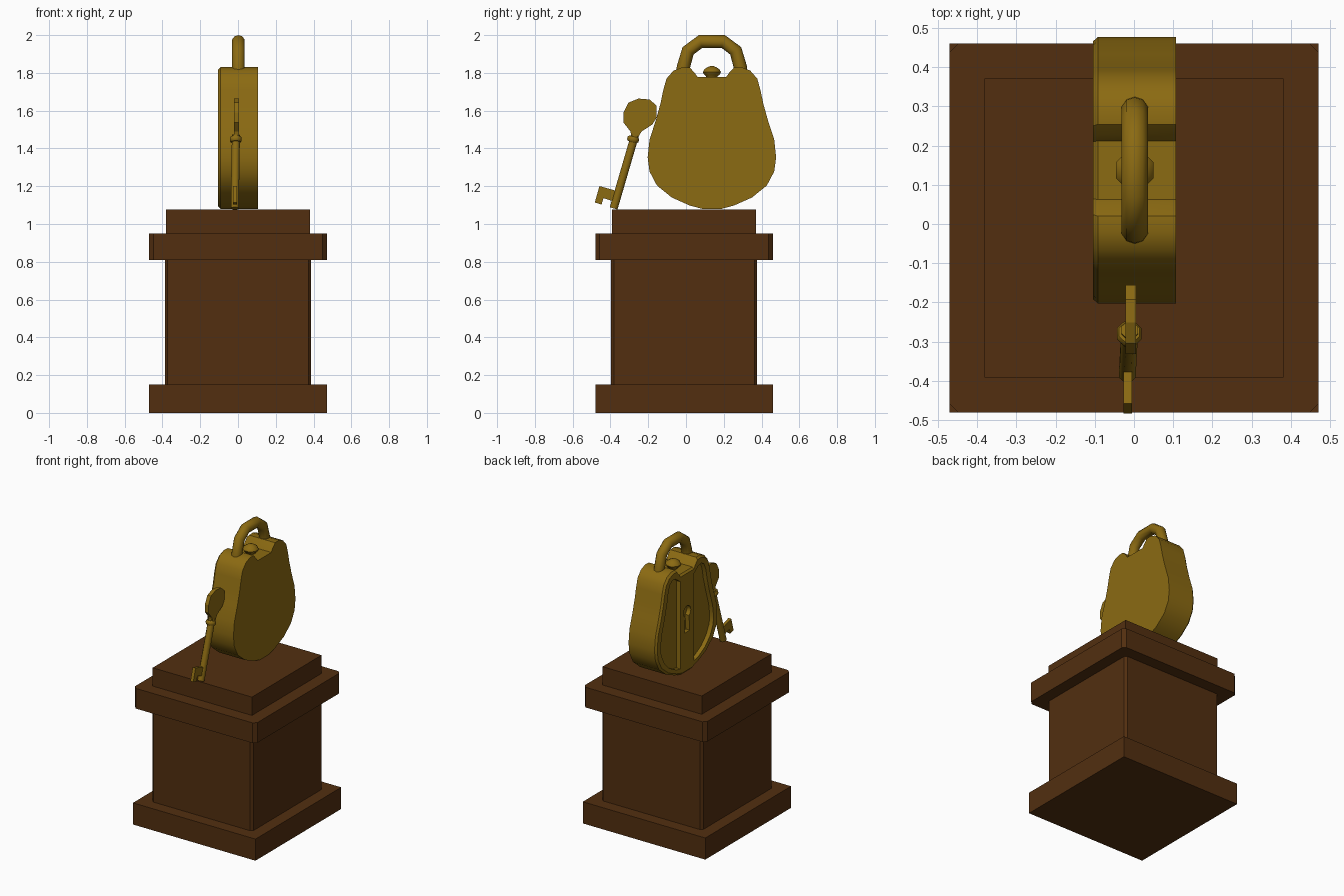
import bpy, bmesh, math
from mathutils import Vector

if "Cube" in bpy.data.objects:
    bpy.data.objects.remove(bpy.data.objects["Cube"])


def material(name, color):
    m = bpy.data.materials.new(name)
    m.diffuse_color = (*color, 1)
    m.use_nodes = True
    m.node_tree.nodes["Principled BSDF"].inputs["Base Color"].default_value = m.diffuse_color
    return m


wood = material("wood", (0.085, 0.028, 0.005))
brass = material("brass", (0.26, 0.145, 0.006))


def loft(name, rings, mat, smooth=None):
    """Closed solid through equal-length rings of points."""
    bm = bmesh.new()
    loops = [[bm.verts.new(p) for p in r] for r in rings]
    n = len(loops[0])
    for a, b in zip(loops, loops[1:]):
        for i in range(n):
            j = (i + 1) % n
            bm.faces.new((a[i], a[j], b[j], b[i]))
    bm.faces.new(loops[0])
    bm.faces.new(loops[-1])
    bmesh.ops.recalc_face_normals(bm, faces=bm.faces)
    me = bpy.data.meshes.new(name)
    bm.to_mesh(me)
    bm.free()
    ob = bpy.data.objects.new(name, me)
    bpy.context.collection.objects.link(ob)
    me.materials.append(mat)
    if smooth:
        smooth_by_angle(ob, smooth)
    return ob


def smooth_by_angle(ob, degrees):
    bpy.ops.object.select_all(action='DESELECT')
    ob.select_set(True)
    bpy.context.view_layer.objects.active = ob
    bpy.ops.object.shade_smooth_by_angle(angle=math.radians(degrees))


def slab(name, half, z0, z1, chamfer):
    """Square pedestal block, optionally with chamfered upright corners."""
    h, c = half, half - chamfer
    if chamfer:
        outline = [(c, -h), (h, -c), (h, c), (c, h), (-c, h), (-h, c), (-h, -c), (-c, -h)]
    else:
        outline = [(h, -h), (h, h), (-h, h), (-h, -h)]
    return loft(name, [[(x, y - 0.01, z) for x, y in outline] for z in (z0, z1)], wood)


def plate(name, outline, x0, x1, mat=brass, smooth=None):
    """Outline in (y, z) extruded along x."""
    return loft(name, [[(x, y, z) for y, z in outline] for x in (x0, x1)], mat, smooth)


def turned(name, start, end, profile, sides=8):
    """Round part on an axis; profile is (fraction along axis, radius)."""
    start, end = Vector(start), Vector(end)
    axis = (end - start).normalized()
    u = axis.cross(Vector((1, 0, 0))).normalized()
    v = axis.cross(u)
    rings = []
    for t, r in profile:
        c = start.lerp(end, t)
        rings.append([c + r * (math.cos(a) * u + math.sin(a) * v)
                      for a in (math.tau * (i + 0.5) / sides for i in range(sides))])
    return loft(name, rings, brass, 50)


# Pedestal
slab("pedestal_base", 0.47, 0, 0.15, 0)
slab("pedestal_column", 0.387, 0.15, 0.81, 0.015)
slab("pedestal_cap", 0.47, 0.81, 0.95, 0.022)
slab("pedestal_top_step", 0.381, 0.95, 1.077, 0)

# Padlock body: half outline mirrored about its centre line
CY = 0.137
half = [(0.05, 1.08), (0.117, 1.098), (0.212, 1.14), (0.291, 1.204), (0.33, 1.278),
        (0.34, 1.352), (0.33, 1.447), (0.297, 1.548), (0.272, 1.638), (0.257, 1.71),
        (0.24, 1.77), (0.203, 1.812), (0.157, 1.83), (0.117, 1.828), (0.091, 1.80), (0.075, 1.777)]
outline = [(CY + y, z) for y, z in half] + [(CY - y, z) for y, z in reversed(half)]
rim = [(CY + (y - CY) * 0.965, 1.46 + (z - 1.46) * 0.965) for y, z in outline]
body = loft("padlock_body",
            [[(x, y, z) for y, z in ring]
             for x, ring in ((0.107, outline), (-0.092, outline), (-0.105, rim))], brass)

# Sunken side panels and keyhole on the decorated face
pocket = [(0.075, 1.13), (0.12, 1.14), (0.195, 1.18), (0.25, 1.235), (0.283, 1.30),
          (0.29, 1.355), (0.278, 1.44), (0.245, 1.545), (0.218, 1.645), (0.205, 1.715),
          (0.185, 1.76), (0.155, 1.778), (0.125, 1.772), (0.075, 1.735)]
keyhole = [(0.04 * math.sin(math.radians(a)), 1.5 + 0.04 * math.cos(math.radians(a)))
           for a in range(-150, 151, 30)] + [(0.028, 1.36), (-0.028, 1.36)]
for name, shape, side in (("panel_cutter_a", pocket, 1), ("panel_cutter_b", pocket, -1),
                          ("keyhole_cutter", keyhole, 1)):
    cutter = plate(name, [(CY + side * y, z) for y, z in shape], -0.2, -0.075)
    mod = body.modifiers.new(name, 'BOOLEAN')
    mod.operation = 'DIFFERENCE'
    mod.solver = 'EXACT'
    mod.object = cutter
    bpy.ops.object.select_all(action='DESELECT')
    bpy.context.view_layer.objects.active = body
    body.select_set(True)
    bpy.ops.object.modifier_apply(modifier=name)
    bpy.data.objects.remove(cutter)
smooth_by_angle(body, 35)

# Shackle: octagonal tube along an arch
arch = [(0.158, 1.76), (0.151, 1.83), (0.126, 1.917), (0.06, 1.966)]
path = [Vector((0.002, CY - y, z)) for y, z in arch]
path += [Vector((0.002, CY + y, z)) for y, z in reversed(arch)]
rings = []
for i, p in enumerate(path):
    t = (path[min(i + 1, len(path) - 1)] - path[max(i - 1, 0)]).normalized()
    n = Vector((0, -t.z, t.y))
    rings.append([p + 0.035 * (math.cos(a) * n + math.sin(a) * Vector((1, 0, 0)))
                  for a in (math.tau * k / 10 for k in range(10))])
loft("shackle", rings, brass, 50)

# Knob in the dip between the shackle feet
turned("top_knob", (0.002, CY, 1.765), (0.002, CY, 1.836),
       [(0, 0.03), (0.25, 0.033), (0.38, 0.046), (0.55, 0.052), (0.75, 0.044), (0.93, 0.024), (1, 0.008)])

# Key leaning against the padlock
turned("key_shaft", (-0.017, -0.383, 1.083), (-0.011, -0.27, 1.47), [(0, 0.023), (1, 0.023)])
turned("key_collar", (-0.012, -0.284, 1.434), (-0.012, -0.276, 1.462),
       [(0, 0.028), (0.3, 0.034), (0.7, 0.034), (1, 0.028)])
bow = [(-0.304, 1.643), (-0.251, 1.664), (-0.193, 1.659), (-0.156, 1.627), (-0.156, 1.563),
       (-0.178, 1.527), (-0.235, 1.49), (-0.251, 1.463), (-0.288, 1.46), (-0.294, 1.49),
       (-0.331, 1.537), (-0.331, 1.59)]
plate("key_bow", bow, -0.022, 0.005)
bit = [(-0.458, 1.201), (-0.35, 1.17), (-0.37, 1.115), (-0.437, 1.137), (-0.447, 1.103), (-0.483, 1.114)]
plate("key_bit", bit, -0.027, -0.005)
